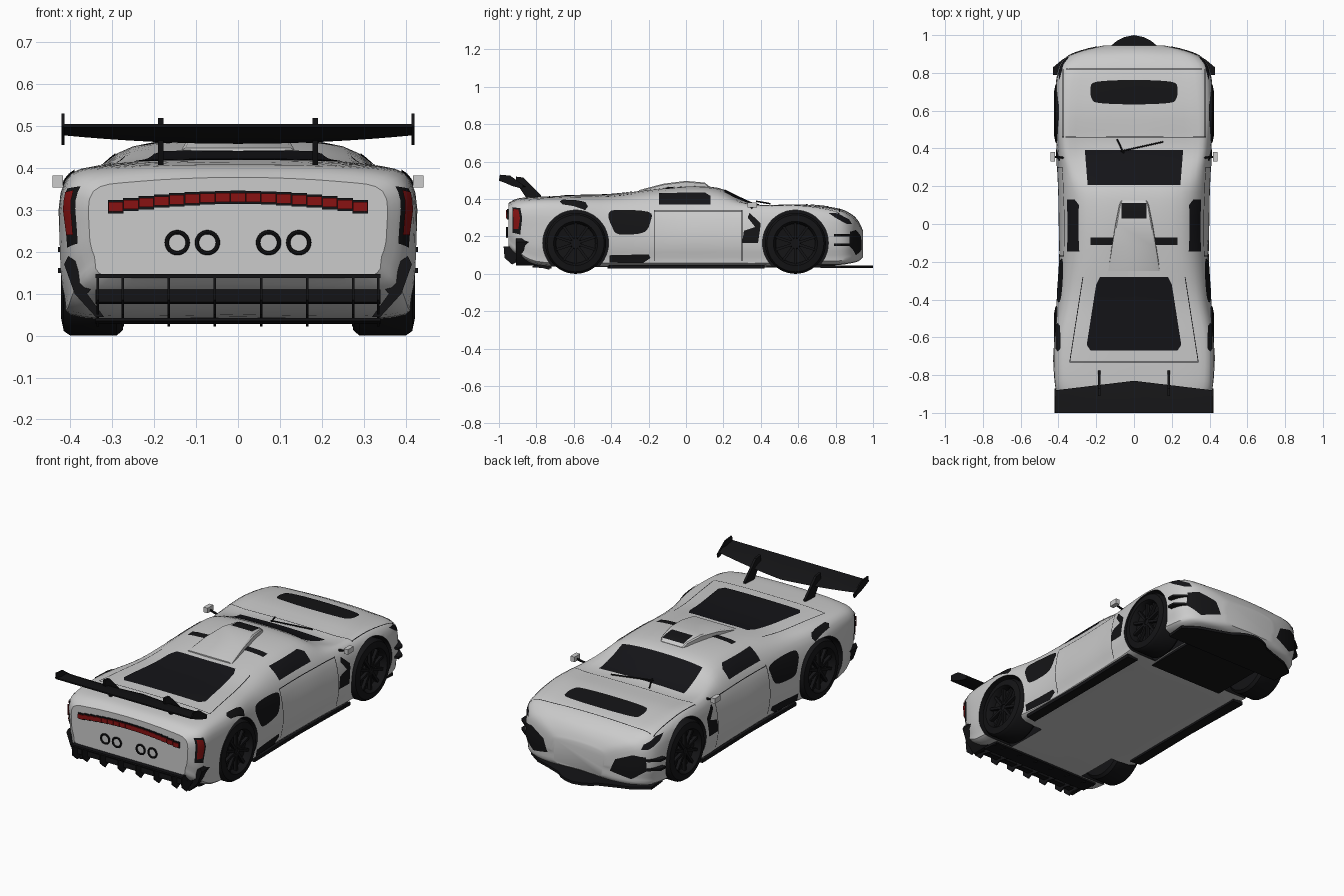
import bpy, bmesh, math
from mathutils import Vector, Matrix
from mathutils.bvhtree import BVHTree

if "Cube" in bpy.data.objects:
    bpy.data.objects.remove(bpy.data.objects["Cube"])


def material(name, c):
    m = bpy.data.materials.new(name)
    m.diffuse_color = (*c, 1)
    m.use_nodes = True
    m.node_tree.nodes["Principled BSDF"].inputs["Base Color"].default_value = m.diffuse_color
    return m


SILVER = material("silver", (.68, .68, .7))
BLACK = material("black", (.007, .007, .008))
GLASS = material("glass", (.007, .007, .009))
RED = material("red", (.25, .006, .006))


def finish(bm, name, mat, mirror=False, recalc=True):
    if recalc:
        bmesh.ops.recalc_face_normals(bm, faces=bm.faces)
    me = bpy.data.meshes.new(name)
    bm.to_mesh(me)
    bm.free()
    me.materials.append(mat)
    ob = bpy.data.objects.new(name, me)
    bpy.context.collection.objects.link(ob)
    if mirror:
        ob.modifiers.new("mirror", 'MIRROR').use_mirror_merge = False
    return ob


def catmull(pts, n, closed=False):
    pts = [Vector(p) for p in pts]
    c, out = len(pts), []
    for i in range(c if closed else c - 1):
        a, b, d, e = [pts[k % c] if closed else pts[min(max(k, 0), c - 1)] for k in range(i - 1, i + 3)]
        for j in range(n):
            t = j / n
            out.append(b + (d - a) * (t / 2) + (a * 2 - b * 5 + d * 4 - e) * (t * t / 2)
                       + (b * 3 - a - d * 3 + e) * (t ** 3 / 2))
    return out if closed else out + [pts[-1]]


def loft(rings):
    bm = bmesh.new()
    rows = [[bm.verts.new(p) for p in r] for r in rings]
    n = len(rows[0])
    for r, s in zip(rows, rows[1:]):
        for i in range(n):
            bm.faces.new((r[i], r[(i + 1) % n], s[(i + 1) % n], s[i]))
    bm.faces.new(rows[0])
    bm.faces.new(rows[-1])
    bmesh.ops.recalc_face_normals(bm, faces=bm.faces)
    return bm


def prism(name, pts, axis, a, b, mat=BLACK, mirror=False):
    put = {'x': lambda p, t: (t, *p), 'y': lambda p, t: (p[0], t, p[1]), 'z': lambda p, t: (*p, t)}[axis]
    return finish(loft([[put(p, t) for p in pts] for t in (a, b)]), name, mat, mirror)


def rod(name, p, q, r, mat=BLACK, mirror=False, segs=8):
    p, d = Vector(p), Vector(q) - Vector(p)
    bm = bmesh.new()
    m = Matrix.Translation(p + d / 2) @ d.to_track_quat('Z', 'Y').to_matrix().to_4x4()
    bmesh.ops.create_cone(bm, cap_ends=True, segments=segs, radius1=r, radius2=r, depth=d.length, matrix=m)
    return finish(bm, name, mat, mirror)


# Body shell: y, side width, floor z, shoulder x/z, roof edge x/z, centre top z
stations = [
    (-.95, .355, .14, .345, .345, .24, .368, .378), (-.90, .40, .10, .395, .36, .28, .396, .403),
    (-.80, .422, .05, .41, .37, .30, .405, .411), (-.60, .43, .04, .408, .37, .30, .41, .419),
    (-.40, .408, .04, .372, .365, .265, .416, .425), (-.20, .395, .04, .36, .36, .25, .44, .447),
    (0, .397, .04, .355, .36, .25, .452, .468), (.17, .40, .04, .36, .36, .25, .443, .46),
    (.28, .405, .04, .365, .358, .26, .395, .412), (.40, .41, .04, .38, .355, .27, .362, .368),
    (.60, .422, .05, .39, .355, .26, .37, .372), (.80, .405, .05, .378, .33, .23, .348, .353),
    (.88, .36, .06, .335, .29, .2, .315, .322), (.92, .27, .07, .25, .255, .16, .275, .285),
    (.945, .16, .09, .15, .21, .1, .23, .235)]


def section(s):
    y, w, zb, ws, zs, wr, zr, zt = s
    half = [(w * .85, zb), (w - .012, zb + .05), (w, zb + (zs - zb) * .55), (ws, zs), (wr, zr)]
    loop = [(0, zb)] + half + [(0, zt)] + [(-x, z) for x, z in reversed(half)]
    return [(p.x, y, p.y) for p in catmull(loop, 4, True)]


bm = loft([section(s) for s in catmull(stations, 4)])
BODY = BVHTree.FromBMesh(bm)
body = finish(bm, "body_shell", SILVER)

# Wheel arches
for y in (-.59, .585):
    for sx in (-1, 1):
        cut = rod("arch_cutter", (sx * .24, y, .165), (sx * .6, y, .165), .176, BLACK, False, 48)
        mod = body.modifiers.new("arch", 'BOOLEAN')
        mod.operation, mod.solver, mod.object = 'DIFFERENCE', 'EXACT', cut
        mod.material_mode = 'TRANSFER'
        bpy.context.view_layer.objects.active = body
        bpy.ops.object.modifier_apply(modifier=mod.name)
        bpy.data.objects.remove(cut)

VIEWS = {'top': (lambda a, b: (a, b, 2), (0, 0, -1)), 'side': (lambda a, b: (2, a, b), (-1, 0, 0)),
         'front': (lambda a, b: (a, 2, b), (0, -1, 0))}


def panel(name, view, pts, mat=BLACK, mirror=False, off=.003, target=BODY):
    """Flat outline cut into a grid and laid onto the body surface."""
    put, d = VIEWS[view]
    d = Vector(d)
    bm = bmesh.new()
    bm.faces.new([bm.verts.new(put(*p)) for p in pts])
    for ax in range(3):
        if abs(d[ax]) < .5:
            no = Vector([float(i == ax) for i in range(3)])
            for k in range(-50, 51):
                bmesh.ops.bisect_plane(bm, geom=bm.verts[:] + bm.edges[:] + bm.faces[:], dist=1e-5,
                                       plane_co=no * k * .02 + no * .003, plane_no=no)
    bmesh.ops.triangulate(bm, faces=bm.faces)
    for v in bm.verts[:]:
        hit, n, _, _ = target.ray_cast(v.co, d)
        if hit:
            v.co = hit + n * off
        else:
            bm.verts.remove(v)
    bm.normal_update()
    if sum(f.normal.dot(d) * f.calc_area() for f in bm.faces) > 0:
        bmesh.ops.reverse_faces(bm, faces=bm.faces)
    return finish(bm, name, mat, mirror, recalc=False)


def rounded(pts, closed_steps=4):
    return [tuple(p) for p in catmull(pts, closed_steps, True)]


def seam(name, view, p, q, mirror=False):
    p, q = Vector(p), Vector(q)
    n = (q - p).orthogonal().normalized() * .002
    panel(name, view, [p - n, q - n, q + n, p + n], BLACK, mirror, .0015)


# Glass and vents laid on the top
panel("windscreen", 'top', [(-.26, .39), (.26, .39), (.245, .205), (-.245, .205)], GLASS)
panel("rear_window", 'top', [(-.18, -.28), (.18, -.28), (.2, -.32), (.25, -.64), (.23, -.67),
                             (-.23, -.67), (-.25, -.64), (-.2, -.32)], GLASS)
panel("bonnet_vent", 'top', rounded([(-.2, .752), (0, .762), (.2, .752), (.23, .715), (.222, .66), (.18, .64),
                                     (0, .633), (-.18, .64), (-.222, .66), (-.23, .715)]))
panel("roof_strip", 'top', [(-.23, -.07), (.23, -.07), (.23, -.11), (-.23, -.11)])
panel("fender_vent", 'top', [(.388, -.54), (.4, -.525), (.412, -.54), (.412, -.66), (.4, -.675), (.388, -.66)],
      mirror=True, off=.005)

# Side glass, intakes and lamps
panel("side_window", 'side', [(-.145, .368), (.13, .368), (.13, .415), (.1, .433), (-.145, .43)], GLASS, True)
panel("rear_side_intake", 'side', rounded([(-.415, .31), (-.38, .34), (-.2, .33), (-.19, .28), (-.22, .225),
                                           (-.3, .21), (-.37, .215), (-.395, .25)]), mirror=True)
panel("lower_side_intake", 'side', [(-.41, .06), (-.41, .1), (-.2, .105), (-.19, .085), (-.23, .058)], mirror=True)
panel("front_side_outlet", 'side', [(.3, .165), (.385, .165), (.395, .23), (.4, .27), (.34, .325), (.33, .3),
                                    (.37, .25), (.31, .23)], mirror=True)
panel("headlight", 'side', [(.76, .325), (.81, .322), (.87, .29), (.885, .265), (.86, .265), (.8, .298)],
      GLASS, True)
panel("front_intake", 'front', [(.19, .13), (.3, .1), (.37, .15), (.365, .225), (.31, .235), (.22, .2)], mirror=True)
panel("tail_lamp_surround", 'side', [(-.925, .22), (-.925, .355), (-.885, .35), (-.875, .3), (-.885, .21)],
      mirror=True)
panel("tail_lamp", 'side', [(-.918, .24), (-.918, .345), (-.893, .34), (-.885, .3), (-.893, .24)], RED, True, .008)

# Panel gaps
for n, y, x in (("bonnet_rear", .46, .38), ("bonnet_front", .82, .36), ("engine_cover", -.73, .34)):
    seam(n + "_seam", 'top', (-x, y), (x, y))
seam("deck_seam", 'top', (.27, -.28), (.34, -.73), True)
seam("flank_seam", 'top', (.375, .46), (.375, .82), True)
seam("door_front_seam", 'side', (.3, .07), (.3, .34), True)
seam("door_rear_seam", 'side', (-.17, .07), (-.17, .34), True)
seam("door_top_seam", 'side', (-.17, .335), (.3, .335), True)

# Roof scoop
scoop = loft([[(-w, y, .43), (-w * .97, y, z - .006), (-w * .9, y, z), (w * .9, y, z), (w * .97, y, z - .006),
               (w, y, .43)] for y, w, z in ((.125, .07, .468), (.1, .08, .488), (0, .1, .497),
                                            (-.12, .12, .482), (-.25, .14, .448))])
SCOOP = BVHTree.FromBMesh(scoop)
finish(scoop, "roof_scoop", SILVER)
panel("scoop_opening", 'top', [(-.065, .03), (.065, .03), (.065, .11), (-.065, .11)], target=SCOOP)

# Wheels: lathed tyre and rim with ten spokes
profile = [(.27, 0), (.27, .11), (.275, .15), (.29, .163), (.4, .163), (.416, .152), (.423, .118), (.41, .11),
           (.385, .105), (.375, .03), (.4, .025), (.4, 0)]
for name, y in (("rear_wheel", -.59), ("front_wheel", .585)):
    bm = bmesh.new()
    vs = [bm.verts.new((x, y, .163 + r)) for x, r in profile]
    es = [bm.edges.new(e) for e in zip(vs, vs[1:])]
    bmesh.ops.spin(bm, geom=vs + es, cent=(0, y, .163), axis=(1, 0, 0), angle=math.tau, steps=48)
    bmesh.ops.remove_doubles(bm, verts=bm.verts, dist=1e-4)
    for i in range(10):
        m = (Matrix.Translation((.398, y, .163)) @ Matrix.Rotation(i * math.tau / 10, 4, 'X')
             @ Matrix.Translation((0, 0, .064)) @ Matrix.Diagonal((.018, .014, .094, 1)))
        bmesh.ops.create_cube(bm, size=1, matrix=m)
    finish(bm, name, BLACK, True)

# Rear wing with end plates and struts
rings = []
for i in range(17):
    x = -.415 + .83 * i / 16
    u = (x / .415) ** 2
    yl, zl = -.83 - .05 * abs(x) / .415, .462 + .02 * u
    rings.append([(x, yl, zl), (x, yl - .03, zl + .014), (x, -.95, .495), (x, -1, .505), (x, -1, .498),
                  (x, -.94, .477 + .01 * u), (x, yl - .03, zl - .004)])
finish(loft(rings), "rear_wing", BLACK)
prism("wing_end_plate", [(-1, .5), (-.995, .53), (-.94, .525), (-.87, .475), (-.875, .455), (-.93, .47)],
      'x', .414, .421, mirror=True)
prism("wing_strut", [(-.775, .4), (-.775, .42), (-.87, .515), (-.91, .52), (-.91, .49), (-.85, .4)],
      'x', .178, .191, mirror=True)

# Rear light bar and exhausts
for i in range(17):
    x = (i - 8) * .0365
    z = .33 - .025 * (x / .31) ** 2
    for n, w, h, d, m in (("light_bar_frame", .0185, .016, -.958, BLACK), ("light_bar", .0175, .011, -.962, RED)):
        prism(n, [(x - w, z - h), (x + w, z - h), (x + w, z + h), (x - w, z + h)], 'y', d, -.94, m)
for x in (-.145, -.073, .073, .145):
    bpy.ops.mesh.primitive_torus_add(major_radius=.025, minor_radius=.005, major_segments=32, minor_segments=8,
                                     location=(x, -.957, .222), rotation=(math.pi / 2, 0, 0))
    bpy.context.object.name = "exhaust_ring"
    bpy.context.object.data.materials.append(BLACK)

# Diffuser: top lip, middle blade, floor and fins
prism("diffuser_lip", [(-.975, .138), (-.975, .147), (-.94, .147), (-.94, .138)], 'x', -.34, .34)
prism("diffuser_blade", [(-.93, .08), (-.93, .11), (-.9, .1), (-.89, .075)], 'x', -.34, .34)
prism("diffuser_floor", [(-.72, .028), (-.82, .035), (-.82, .042), (-.72, .038)], 'x', -.34, .34)
for x in (-.335, -.275, -.165, -.055, .055, .165, .275, .335):
    prism("diffuser_fin", [(-.975, .145), (-.97, .085), (-.93, .05), (-.9, .065), (-.73, .022), (-.73, .04),
                           (-.9, .1), (-.94, .145)], 'x', x - .003, x + .003)
prism("rear_corner_trim", [(.33, .138), (.345, .147), (.405, .19), (.415, .17), (.39, .1), (.34, .045),
                           (.32, .045), (.36, .1)], 'y', -.91, -.79, mirror=True)

# Splitter, skirts, canards
nose = [(.36, .72), (.37, .83), (.29, .885), (.2, .915), (.12, .945), (.09, .97), (.05, .99), (0, 1)]
prism("front_splitter", nose + [(-x, y) for x, y in nose[-2::-1]], 'z', .03, .044)
prism("front_undertray", [(-.23, .42), (.23, .42), (.23, .8), (-.23, .8)], 'z', .034, .048)
prism("side_skirt", [(.33, -.42), (.39, -.41), (.385, 0), (.395, .42), (.33, .42)], 'z', .028, .046, mirror=True)
for z in (.15, .2):
    prism("canard", [(.36, .88), (.38, .87), (.428, .83), (.43, .79), (.4, .79)], 'z', z, z + .012, mirror=True)

# Mirrors and wiper
rod("mirror_arm", (.36, .35, .35), (.42, .355, .362), .006, BLACK, True)
bm = bmesh.new()
bmesh.ops.create_cube(bm, size=1, matrix=Matrix.Translation((.43, .355, .368)) @ Matrix.Diagonal((.025, .05, .028, 1)))
finish(bm, "mirror_cap", SILVER, True)
rod("wiper_arm", (-.09, .45, .375), (-.055, .375, .388), .004)
rod("wiper_blade", (-.07, .385, .386), (.155, .435, .378), .004)

bpy.ops.object.select_all(action='SELECT')
bpy.context.view_layer.objects.active = body
bpy.ops.object.shade_smooth_by_angle(angle=math.radians(35))
